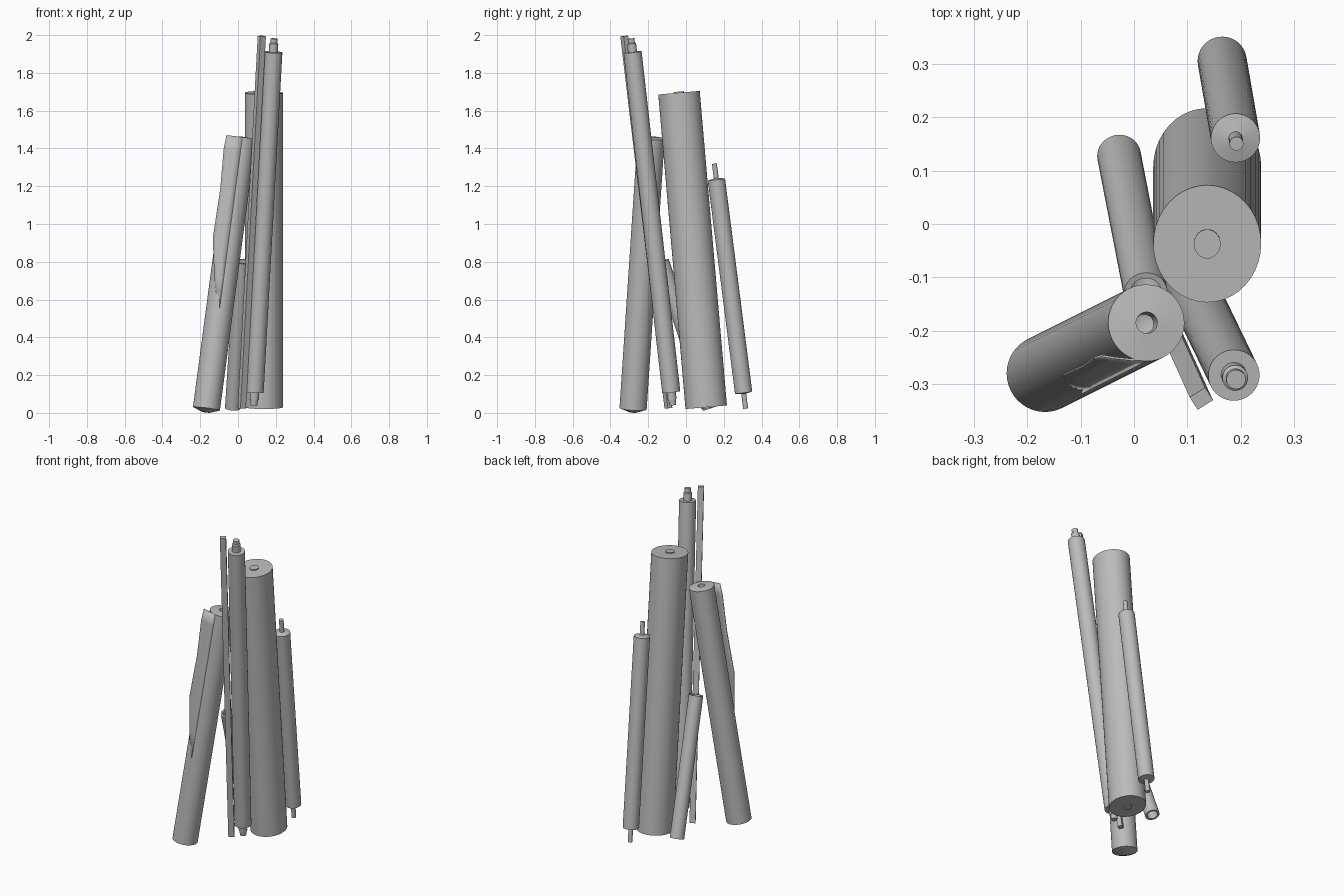
import bpy, bmesh, math
from mathutils import Vector, Matrix

cube = bpy.data.objects.get("Cube")
if cube:
    bpy.data.objects.remove(cube, do_unlink=True)

grey = bpy.data.materials.new("plain grey")
grey.use_nodes = True
tone = (0.5, 0.5, 0.5, 1)
grey.diffuse_color = tone
grey.node_tree.nodes["Principled BSDF"].inputs["Base Color"].default_value = tone


def finish(name, bm, smooth=True):
    """Turn a bmesh into a named, shaded object."""
    bmesh.ops.recalc_face_normals(bm, faces=bm.faces)
    mesh = bpy.data.meshes.new(name)
    bm.to_mesh(mesh)
    bm.free()
    mesh.materials.append(grey)
    obj = bpy.data.objects.new(name, mesh)
    bpy.context.collection.objects.link(obj)
    if smooth:
        bpy.ops.object.select_all(action='DESELECT')
        obj.select_set(True)
        bpy.context.view_layer.objects.active = obj
        bpy.ops.object.shade_smooth_by_angle(angle=math.radians(35))
    return obj


def lean(low, high):
    """Matrix that stands local z along the line from low to high."""
    low, high = Vector(low), Vector(high)
    turn = Vector((0, 0, 1)).rotation_difference(high - low).to_matrix().to_4x4()
    return Matrix.Translation(low) @ turn, (high - low).length


def roll(name, low, high, radius, bottom, top, stretch=1.0, closed=False):
    """Lathe a leaning cylinder; bottom and top list (radius, offset) end details."""
    place, length = lean(low, high)
    profile = [*bottom, (radius, 0), (radius, length)]
    profile += [(r, length + z) for r, z in top]
    if closed:
        profile.append(profile[0])
    bm = bmesh.new()
    points = [bm.verts.new((r, 0, z)) for r, z in profile]
    edges = [bm.edges.new(pair) for pair in zip(points, points[1:])]
    bmesh.ops.spin(bm, geom=points + edges, axis=(0, 0, 1), cent=(0, 0, 0),
                   angle=math.tau, steps=40)
    bmesh.ops.remove_doubles(bm, verts=bm.verts, dist=1e-5)
    bm.transform(place @ Matrix.Diagonal((1, stretch, 1, 1)))
    return finish(name, bm)


# Thick roll with a small raised core at each end
roll("thick_roll", (0.137, 0.107, 0.03), (0.137, -0.037, 1.695), 0.101,
     [(0, -0.006), (0.025, -0.006), (0.025, 0)],
     [(0.025, 0), (0.025, 0.006), (0, 0.006)], stretch=1.09)

# Tall roll with stepped end spindles
roll("tall_roll", (0.088, -0.078, 0.11), (0.187, -0.283, 1.91), 0.048,
     [(0, -0.07), (0.018, -0.07), (0.02, -0.04), (0.024, -0.04), (0.024, 0)],
     [(0.024, 0), (0.024, 0.045), (0.018, 0.05), (0.018, 0.072), (0, 0.072)])

# Slim roll at the back with thin end pins
roll("slim_roll", (0.165, 0.305, 0.107), (0.19, 0.161, 1.235), 0.046,
     [(0, -0.085), (0.013, -0.085), (0.013, -0.006)],
     [(0.013, 0.008), (0.013, 0.085), (0, 0.085)])

# Short hollow tube
roll("short_tube", (-0.028, 0.128, 0.025), (0.022, -0.13, 0.802), 0.041,
     [(0.03, 0)], [(0.03, 0)], closed=True)

# Leaning roll with a hollow top and a bulging foot
foot, head = (-0.167, -0.28, 0.022), (0.023, -0.185, 1.455)
roll("loose_roll", foot, head, 0.072,
     [(0, -0.02), (0.02, -0.019)],
     [(0.02, 0.006), (0.018, -0.03), (0, -0.035)])

# Loose sheet edge peeling away from the leaning roll
place, length = lean(foot, head)
bm = bmesh.new()
rows = []
for height, reach in ((0.36, 0.01), (0.48, 0.05), (0.62, 0.085), (0.8, 0.08),
                      (0.95, 0.09), (1.0, 0.085)):
    z = height * length
    rows.append([bm.verts.new((-reach * t, -0.07 + 0.008 * t * t, z))
                 for t in (0, 0.35, 0.7, 1)])
for a, b in zip(rows, rows[1:]):
    for i in range(3):
        bm.faces.new((a[i], a[i + 1], b[i + 1], b[i]))
bm.transform(place)
sheet = finish("loose_sheet_edge", bm)
thick = sheet.modifiers.new("thickness", 'SOLIDIFY')
thick.thickness = 0.004
thick.offset = 0

# Square strip beside the tall roll
place, length = lean((0.02, -0.093, 0.025), (0.126, -0.327, 1.995))
bm = bmesh.new()
bmesh.ops.create_cube(bm, size=1)
bm.transform(place @ Matrix.Rotation(math.radians(32), 4, 'Z')
             @ Matrix.Diagonal((0.034, 0.028, length, 1))
             @ Matrix.Translation((0, 0, 0.5)))
finish("square_strip", bm, smooth=False)
